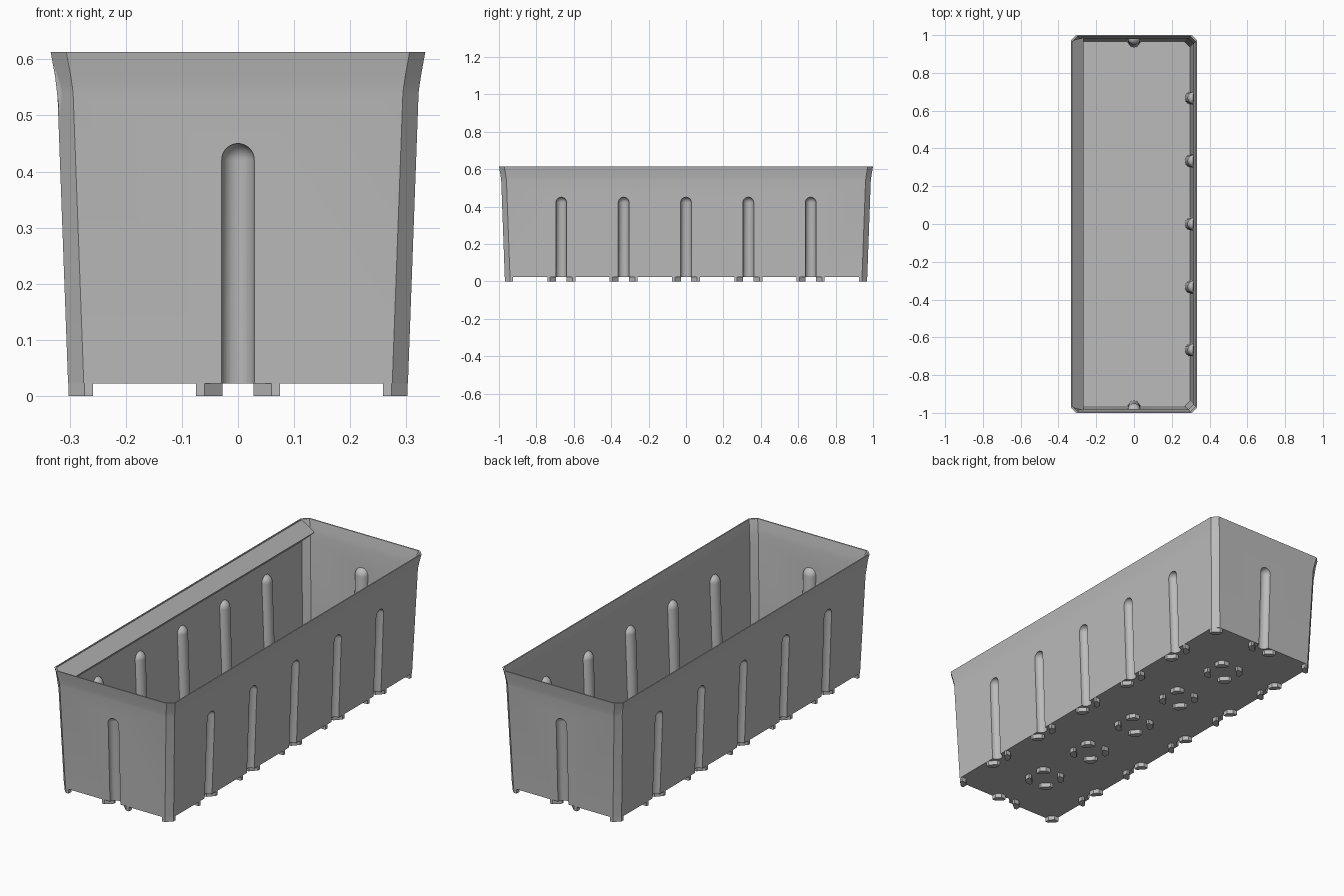
import bpy, bmesh
from math import sin, cos, pi, radians

cube = bpy.data.objects.get("Cube")
if cube:
    bpy.data.objects.remove(cube, do_unlink=True)

grey = bpy.data.materials.new("grey_plastic")
grey.use_nodes = True
color = (0.5, 0.5, 0.5, 1)
grey.diffuse_color = color
grey.node_tree.nodes["Principled BSDF"].inputs["Base Color"].default_value = color

HX, HY = 0.302, 0.968      # half size at ground level
CHAMFER = 0.028
PITCH = 1 / 3              # spacing of grooves and feet
FLOOR = 0.022


def make(name, bm):
    bmesh.ops.recalc_face_normals(bm, faces=bm.faces[:])
    mesh = bpy.data.meshes.new(name)
    bm.to_mesh(mesh)
    bm.free()
    mesh.materials.append(grey)
    obj = bpy.data.objects.new(name, mesh)
    bpy.context.collection.objects.link(obj)
    return obj


def select(obj):
    bpy.ops.object.select_all(action='DESELECT')
    obj.select_set(True)
    bpy.context.view_layer.objects.active = obj


def hull(bm, points):
    verts = [bm.verts.new(p) for p in points]
    res = bmesh.ops.convex_hull(bm, input=verts)
    spare = [v for v in res["geom_interior"] if isinstance(v, bmesh.types.BMVert)]
    if spare:
        bmesh.ops.delete(bm, geom=spare, context='VERTS')


def wall(z):
    # outward lean of the wall at height z
    return 0.0002 + 0.0367 * z


# Shell: chamfered rectangle lofted up the outside and down the inside
def ring(bm, grow, z):
    x, y, c = HX + grow, HY + grow, CHAMFER
    pts = [(x, y - c), (x - c, y), (c - x, y), (-x, y - c),
           (-x, c - y), (c - x, -y), (x - c, -y), (x, c - y)]
    return [bm.verts.new((px, py, z)) for px, py in pts]


profile = [(0.001, FLOOR), (0.02, 0.54), (0.0215, 0.552), (0.0245, 0.572), (0.032, 0.613),
           (0.026, 0.613), (0.0185, 0.572), (0.014, 0.54), (-0.005, 0.028)]
bm = bmesh.new()
rings = [ring(bm, g, z) for g, z in profile]
for a, b in zip(rings, rings[1:]):
    for i in range(8):
        j = (i + 1) % 8
        bm.faces.new((a[i], a[j], b[j], b[i]))
bm.faces.new(rings[0])
bm.faces.new(rings[-1])
shell = make("planter_shell", bm)


# Round-topped columns that follow the lean of a wall
def column(bm, place, radius, bottom, shallow, full):
    steps = 24 if full else 12
    sweep = 2 * pi if full else pi
    pts = []
    levels = [(bottom, 1.0)] + [(0.421 + radius * sin(radians(t)), cos(radians(t)))
                                for t in range(0, 90, 10)] + [(0.421 + radius, 0.001)]
    for z, s in levels:
        for k in range(steps + (0 if full else 1)):
            a = sweep * k / steps
            along = radius * s * cos(a)
            depth = max(radius * s * sin(a), shallow)
            pts.append(place(along, depth, z))
    hull(bm, pts)


def placements():
    for s in (-1, 1):
        for k in range(-2, 3):
            yield lambda u, w, z, s=s, k=k: (s * (HX + wall(z) - w), k * PITCH + u, z)
        yield lambda u, w, z, s=s: (u, s * (HY + wall(z) - w), z)


bm_ribs, bm_cut = bmesh.new(), bmesh.new()
for place in placements():
    column(bm_ribs, place, 0.034, 0.025, 0.003, False)
    column(bm_cut, place, 0.029, -0.01, -1, True)
ribs = make("inner_ribs", bm_ribs)
grooves = make("groove_cutter", bm_cut)
grooves.hide_render = True

for tool, operation in ((ribs, 'UNION'), (grooves, 'DIFFERENCE')):
    mod = shell.modifiers.new(operation, 'BOOLEAN')
    mod.operation = operation
    mod.solver = 'EXACT'
    mod.object = tool
    select(shell)
    bpy.ops.object.modifier_apply(modifier=mod.name)
    bpy.data.objects.remove(tool, do_unlink=True)
select(shell)
bpy.ops.object.shade_smooth_by_angle(angle=radians(25))

# Sloping ledge under the rim along one long side
bm = bmesh.new()
hull(bm, [(x, s * y, z) for s in (-1, 1)
          for x, z, y in ((-0.331, 0.6125, 0.971), (-0.268, 0.556, 0.986), (-0.319, 0.508, 0.962))])
make("right_rim_ledge", bm)

# Feet: four diagonal pads around every grid point, kept inside the walls
pad = [(0.075, 0.028), (0.075, 0.055), (0.055, 0.075),
       (0.028, 0.075), (0.028, 0.06), (0.06, 0.028)]
bm = bmesh.new()
for i in range(-1, 2):
    for k in range(-3, 4):
        for sx in (-1, 1):
            for sy in (-1, 1):
                if i * sx > 0 or (abs(k) == 3 and k * sy > 0):
                    continue
                pts = [(i * PITCH + sx * u, k * PITCH + sy * v) for u, v in pad]
                pts = [(max(-HX, min(HX, x)), max(-HY, min(HY, y))) for x, y in pts]
                base = bm.faces.new([bm.verts.new((x, y, 0)) for x, y in pts])
                top = bmesh.ops.extrude_face_region(bm, geom=[base])["geom"]
                bmesh.ops.translate(bm, vec=(0, 0, FLOOR + 0.002),
                                    verts=[v for v in top if isinstance(v, bmesh.types.BMVert)])
make("feet", bm)
